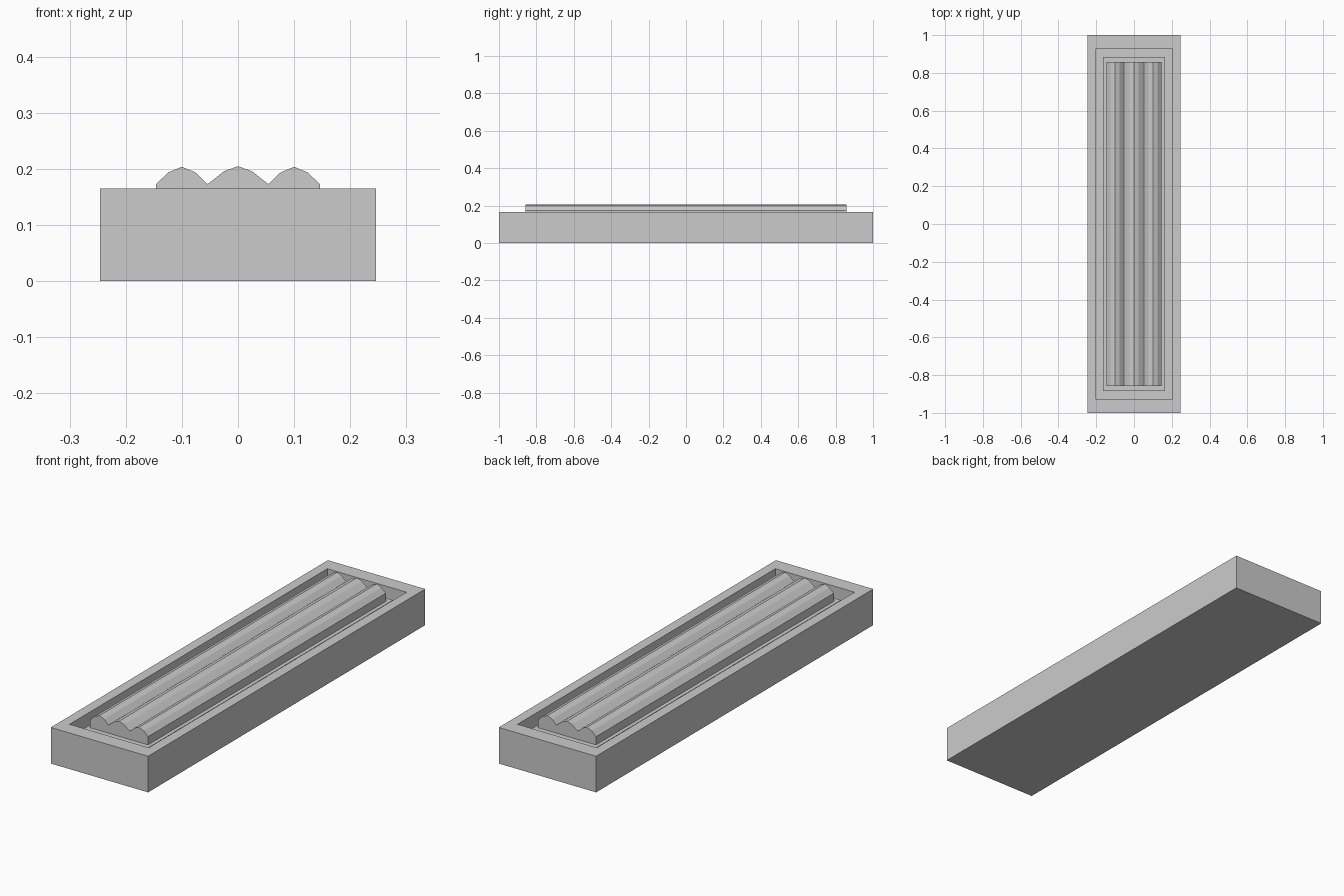
import bpy, bmesh

if "Cube" in bpy.data.objects:
    bpy.data.objects.remove(bpy.data.objects["Cube"])

def make_object(name, bm):
    bmesh.ops.recalc_face_normals(bm, faces=bm.faces)
    me = bpy.data.meshes.new(name)
    bm.to_mesh(me)
    bm.free()
    ob = bpy.data.objects.new(name, me)
    bpy.context.collection.objects.link(ob)
    return ob

# Tray: nested rectangles give rim, moat and raised bed
def rings_solid(name, rings):
    bm = bmesh.new()
    loops = [[bm.verts.new((sx * x, sy * y, z)) for sx, sy in
              ((-1, -1), (1, -1), (1, 1), (-1, 1))] for x, y, z in rings]
    bm.faces.new(loops[0])
    for a, b in zip(loops, loops[1:]):
        for i in range(4):
            j = (i + 1) % 4
            bm.faces.new((a[i], a[j], b[j], b[i]))
    bm.faces.new(loops[-1])
    return make_object(name, bm)

RIM, BED, MOAT = 0.165, 0.136, 0.09
rings_solid("tray", [
    (0.246, 1.0, 0.0), (0.246, 1.0, RIM),
    (0.20, 0.93, RIM), (0.20, 0.93, MOAT),
    (0.163, 0.885, MOAT), (0.163, 0.885, BED)])

# Ridged insert: half profile mirrored across x, extruded along y
half = [(0.025, 0.196), (0.054, 0.173), (0.076, 0.194), (0.10, 0.204),
        (0.124, 0.194), (0.146, 0.173), (0.146, BED)]
profile = [(-x, z) for x, z in reversed(half)] + [(0, 0.205)] + half
bm = bmesh.new()
face = bm.faces.new([bm.verts.new((x, -0.858, z)) for x, z in profile])
ext = bmesh.ops.extrude_face_region(bm, geom=[face], use_keep_orig=True)
bmesh.ops.translate(bm, vec=(0, 1.716, 0),
                    verts=[g for g in ext["geom"] if isinstance(g, bmesh.types.BMVert)])
make_object("ridged_insert", bm)
